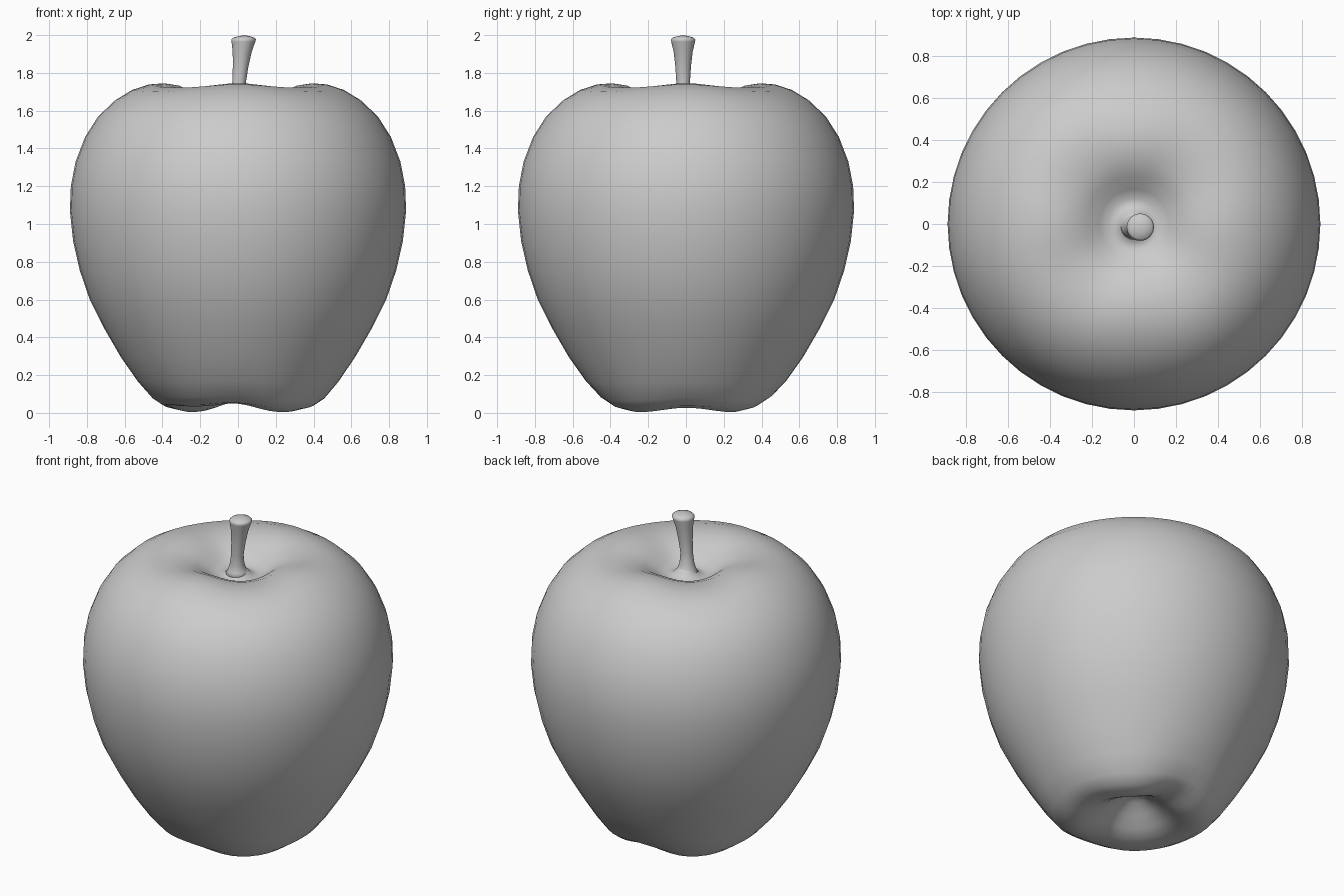
import bpy, bmesh, math

if "Cube" in bpy.data.objects:
    bpy.data.objects.remove(bpy.data.objects["Cube"])

SIDES = 48


def lathe(name, profile, place):
    """Sweep (radius, z) points round z; place() maps each ring point to 3D."""
    bm = bmesh.new()
    rings = []
    for r, z in profile:
        if r == 0:
            rings.append([bm.verts.new(place(0, z, 0))])
        else:
            rings.append([bm.verts.new(place(r, z, 2 * math.pi * i / SIDES))
                          for i in range(SIDES)])
    for a, b in zip(rings, rings[1:]):
        for i in range(SIDES):
            j = (i + 1) % SIDES
            if len(a) == 1:
                bm.faces.new((a[0], b[j], b[i]))
            elif len(b) == 1:
                bm.faces.new((a[i], a[j], b[0]))
            else:
                bm.faces.new((a[i], a[j], b[j], b[i]))
    bmesh.ops.recalc_face_normals(bm, faces=bm.faces)
    for f in bm.faces:
        f.smooth = True
    mesh = bpy.data.meshes.new(name)
    bm.to_mesh(mesh)
    bm.free()
    ob = bpy.data.objects.new(name, mesh)
    bpy.context.collection.objects.link(ob)
    return ob


# Apple body: blossom dimple, flanks, rounded shoulders, stem dimple
body = [(0, .19), (.06, .165), (.13, .12), (.2, .06), (.27, .02), (.34, .005),
        (.41, .022), (.465, .065), (.535, .16), (.62, .295), (.71, .45),
        (.785, .60), (.838, .755), (.873, .91), (.89, 1.07), (.885, 1.20),
        (.86, 1.33), (.81, 1.46), (.74, 1.57), (.65, 1.655), (.56, 1.71),
        (.47, 1.739), (.39, 1.745), (.31, 1.732), (.23, 1.695), (.165, 1.645),
        (.12, 1.618), (.085, 1.62), (.058, 1.645), (.03, 1.68), (0, 1.69)]


def body_point(r, z, t):
    c, s = math.cos(t), math.sin(t)
    valley = (0.5 + 0.5 * math.cos(4 * t)) ** 1.3
    # four soft lobes at the base, one of them smaller than the others
    if z < 0.5 and r > 0:
        w = max(0, 1 - abs(r - .34) / .24)
        depth = .022 * c * c + (.036 if s < 0 else .055) * s * s
        small = max(0, math.cos(t - math.radians(225))) ** 4
        z += (depth * valley + .03 * small) * w
        r *= 1 - (.04 * valley + .05 * small) * w
    # top rim sinks slightly on the diagonals
    if z > 1.4 and r > .13:
        z -= .025 * (1 - valley) * max(0, 1 - abs(r - .38) / .3)
    return (r * c, r * s, z)


lathe("apple_body", body, body_point)

# Stem: slim neck rising out of the dimple, leaning to a wider domed tip
stem = [(0, 1.61), (.075, 1.622), (.055, 1.65), (.042, 1.69),
        (.036, 1.75), (.041, 1.83), (.05, 1.91), (.063, 1.965), (.065, 1.977),
        (.055, 1.987), (.03, 1.994), (0, 2.0)]


def stem_point(r, z, t):
    lean = .033 * max(0, (z - 1.66) / .34) ** 1.3
    return (r * math.cos(t) + lean, r * math.sin(t) - .015 * min(1, (z - 1.58) / .15), z)


lathe("stem", stem, stem_point)
